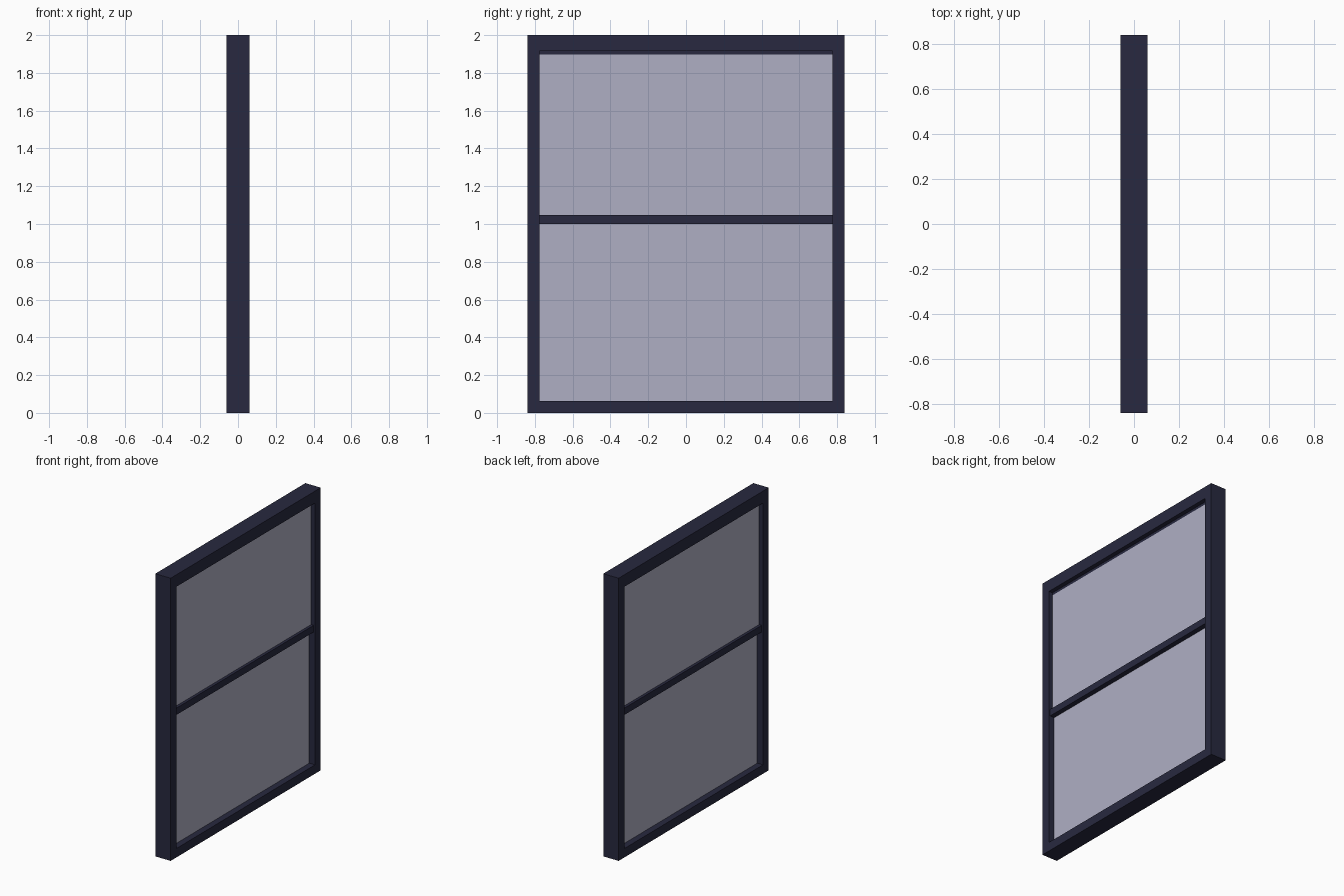
import bpy

if "Cube" in bpy.data.objects:
    bpy.data.objects.remove(bpy.data.objects["Cube"])

# Colours
def material(name, rgba):
    m = bpy.data.materials.new(name)
    m.diffuse_color = rgba
    m.use_nodes = True
    m.node_tree.nodes["Principled BSDF"].inputs["Base Color"].default_value = m.diffuse_color
    return m

DARK = material("dark frame", (0.021, 0.022, 0.050, 1.0))
GLASS = material("pale glass", (0.43, 0.43, 0.55, 0.6))


def frame(name, half_depth, outer, inner, mat):
    """Rectangular ring in the yz plane; outer/inner = (half width, bottom, top)."""
    verts = []
    for x in (-half_depth, half_depth):
        for w, b, t in (outer, inner):
            verts += [(x, -w, b), (x, w, b), (x, w, t), (x, -w, t)]
    faces = []
    for i in range(4):
        j = (i + 1) % 4
        faces += [(j, i, i + 4, j + 4),              # back
                  (i + 8, j + 8, j + 12, i + 12),    # front
                  (i, j, j + 8, i + 8),              # outside
                  (j + 4, i + 4, i + 12, j + 12)]    # reveal
    me = bpy.data.meshes.new(name)
    me.from_pydata(verts, [], faces)
    me.materials.append(mat)
    ob = bpy.data.objects.new(name, me)
    bpy.context.collection.objects.link(ob)


def box(name, hx, hy, z0, z1, mat):
    bpy.ops.mesh.primitive_cube_add(size=1, location=(0, 0, (z0 + z1) / 2))
    ob = bpy.context.object
    ob.name = name
    ob.scale = (2 * hx, 2 * hy, z1 - z0)
    bpy.ops.object.transform_apply(location=False, rotation=False, scale=True)
    ob.data.materials.append(mat)


# Outer frame
frame("outer_frame", 0.06, (0.839, 0.0, 2.0), (0.775, 0.063, 1.915), DARK)

# Middle rail between the panes, and the slim strip above the upper pane
box("middle_rail", 0.05, 0.775, 1.0, 1.048, DARK)
box("upper_strip", 0.03, 0.775, 1.897, 1.915, DARK)

# Glass panes
box("upper_glass", 0.03, 0.775, 1.048, 1.897, GLASS)
box("lower_glass", 0.015, 0.775, 0.063, 1.0, GLASS)
